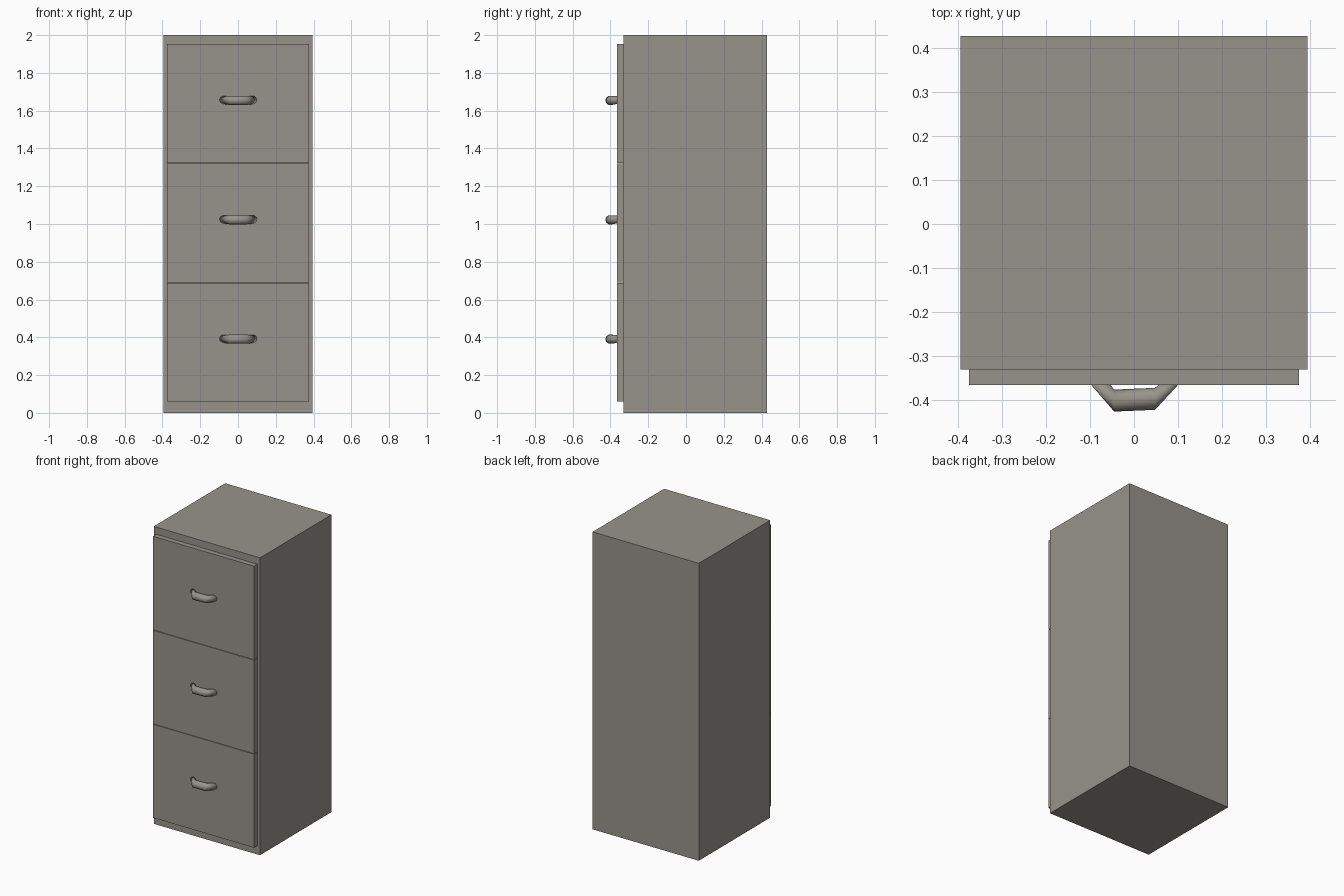
import bpy, bmesh, math
from mathutils import Vector

if "Cube" in bpy.data.objects:
    bpy.data.objects.remove(bpy.data.objects["Cube"])

grey = bpy.data.materials.new("warm grey paint")
grey.diffuse_color = (0.31, 0.295, 0.26, 1)
grey.use_nodes = True
grey.node_tree.nodes["Principled BSDF"].inputs["Base Color"].default_value = grey.diffuse_color


def make_object(name, bm):
    bmesh.ops.recalc_face_normals(bm, faces=bm.faces)
    mesh = bpy.data.meshes.new(name)
    bm.to_mesh(mesh)
    bm.free()
    mesh.materials.append(grey)
    obj = bpy.data.objects.new(name, mesh)
    bpy.context.collection.objects.link(obj)
    return obj


def box(name, lo, hi):
    lo, hi = Vector(lo), Vector(hi)
    bm = bmesh.new()
    bmesh.ops.create_cube(bm, size=1)
    for v in bm.verts:
        v.co = (lo + hi) / 2 + v.co * (hi - lo)
    return make_object(name, bm)


def handle(name, z):
    # tube of four rings: (centre, outward direction, radius outward, half height)
    rings = [((-0.081, -0.36, 0.003), (-1, 0, 0), 0.022, 0.021),
             ((-0.045, -0.402, 0), (0, -1, 0), 0.025, 0.025),
             ((0.048, -0.398, 0), (0, -1, 0), 0.025, 0.025),
             ((0.084, -0.36, 0.003), (1, 0, 0), 0.022, 0.021)]
    sides = 10
    bm = bmesh.new()
    loops = []
    for centre, out, r, h in rings:
        base = Vector(centre) + Vector((0, 0, z))
        angles = [2 * math.pi * i / sides for i in range(sides)]
        loops.append([bm.verts.new(base + Vector(out) * r * math.cos(a)
                                   + Vector((0, 0, h * math.sin(a)))) for a in angles])
    for a, b in zip(loops, loops[1:]):
        for i in range(sides):
            j = (i + 1) % sides
            bm.faces.new((a[i], a[j], b[j], b[i]))
    # end caps sit inside the drawer front
    bm.faces.new(loops[0])
    bm.faces.new(loops[-1])
    for f in bm.faces:
        f.smooth = True
    return make_object(name, bm)


# cabinet body
box("cabinet_body", (-0.395, -0.331, 0), (0.395, 0.428, 2))

# three drawer fronts, each with a pull handle
for n, z in enumerate((0.058, 0.690, 1.322), 1):
    box(f"drawer_front_{n}", (-0.376, -0.366, z + 0.001), (0.376, -0.33, z + 0.630))
    handle(f"drawer_handle_{n}", z + 0.332)
